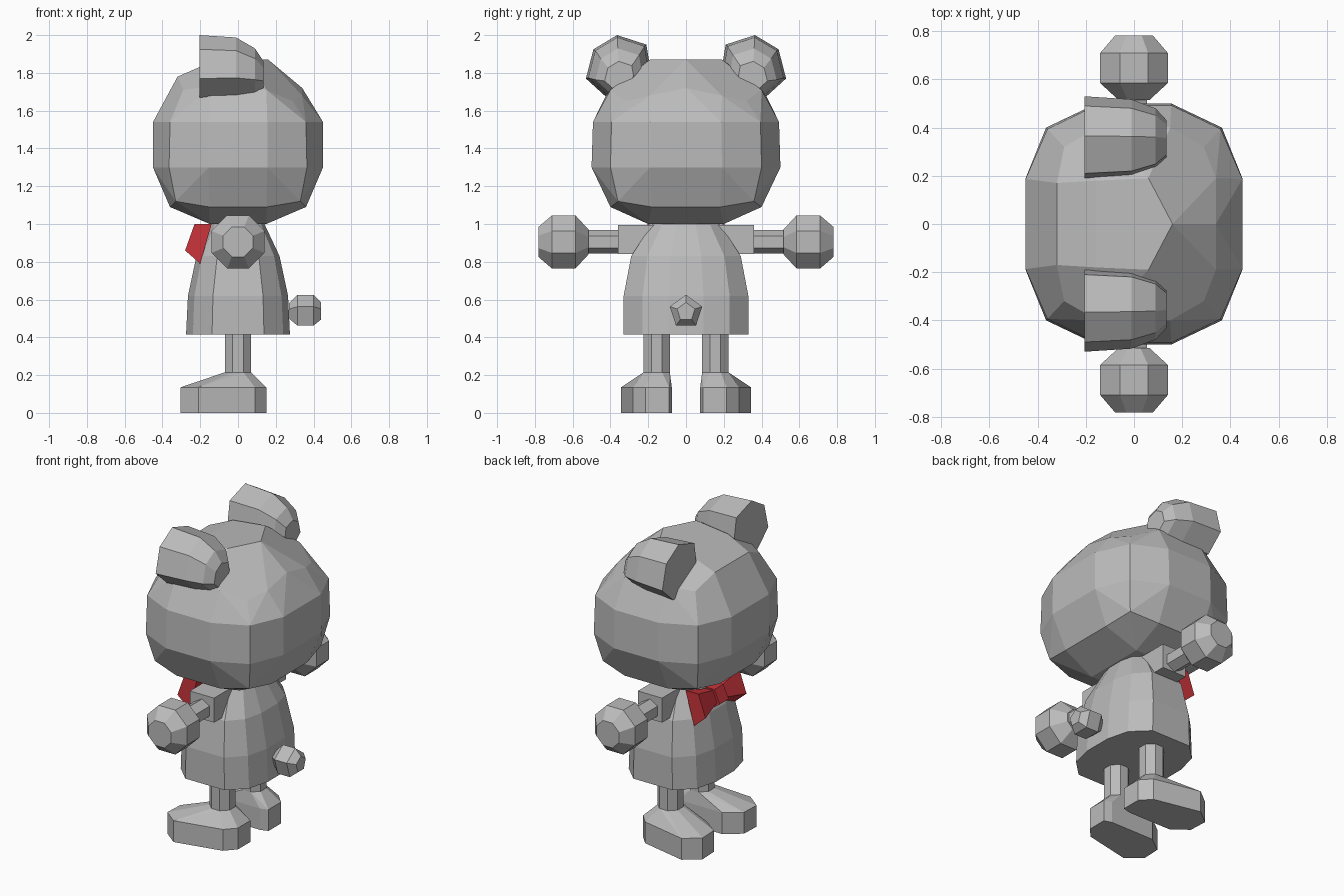
import bpy, bmesh, math
from mathutils import Vector

old = bpy.data.objects.get("Cube")
if old:
    bpy.data.objects.remove(old)


def material(name, rgb):
    m = bpy.data.materials.new(name)
    m.use_nodes = True
    m.diffuse_color = (*rgb, 1)
    m.node_tree.nodes["Principled BSDF"].inputs["Base Color"].default_value = (*rgb, 1)
    return m


GREY = material("plain grey", (0.5, 0.5, 0.5))
RED = material("bow red", (0.6, 0.035, 0.045))


def hull(name, points, mat=GREY):
    """Faceted convex solid around the points, with flat areas merged."""
    bm = bmesh.new()
    for p in points:
        bm.verts.new(p)
    res = bmesh.ops.convex_hull(bm, input=bm.verts[:])
    loose = [g for g in set(res["geom_interior"] + res["geom_unused"])
             if isinstance(g, bmesh.types.BMVert)]
    bmesh.ops.delete(bm, geom=loose, context="VERTS")
    bmesh.ops.dissolve_limit(bm, angle_limit=math.radians(6),
                             verts=bm.verts[:], edges=bm.edges[:])
    bmesh.ops.recalc_face_normals(bm, faces=bm.faces[:])
    me = bpy.data.meshes.new(name)
    bm.to_mesh(me)
    bm.free()
    me.materials.append(mat)
    ob = bpy.data.objects.new(name, me)
    bpy.context.collection.objects.link(ob)
    return ob


def four(x, y, z):
    """A point mirrored in x and y."""
    return [(sx * x, sy * y, z) for sx in (1, -1) for sy in (1, -1)]


def circle(n, r, phase=0.0):
    return [(r * math.cos(phase + math.tau * i / n), r * math.sin(phase + math.tau * i / n))
            for i in range(n)]


# Head: rounded block with a peaked back
head = four(0.15, 0.2, 1.0)
head += four(0.36, 0.18, 1.09) + four(0.33, 0.36, 1.12) + four(0.15, 0.4, 1.09)
for z, s in ((1.3, 1.0), (1.54, 0.985)):
    head += four(0.45, 0.19 * s, z) + four(0.365 * s, 0.4 * s, z) + four(0.155, 0.5 * s, z)
for s in (1, -1):
    head += [(-0.32, s * 0.17, 1.78), (0.34, s * 0.19, 1.68), (-0.29, s * 0.32, 1.71),
             (0.29, s * 0.32, 1.65), (-0.15, s * 0.4, 1.73), (0.15, s * 0.4, 1.71),
             (-0.16, s * 0.18, 1.85), (0.06, s * 0.19, 1.87)]
head += [(0.16, 0, 1.87), (0.34, 0, 1.72)]
hull("head", head)

# Dress body: flared rounded rings
body = []
for z, a, b in ((0.415, 0.275, 0.33), (0.62, 0.265, 0.33), (0.83, 0.22, 0.29), (1.0, 0.14, 0.18)):
    body += four(a, 0.28 * b, z) + four(0.87 * a, 0.7 * b, z) + four(0.5 * a, b, z)
hull("body", body)

# Tail: five-sided ball at the back
hull("tail", [(x, u, 0.535 + v) for x, r in ((0.27, 0.045), (0.315, 0.09), (0.4, 0.09), (0.44, 0.05))
              for u, v in circle(5, r, math.pi / 2)])

EAR = [(0.19, 1.83), (0.21, 1.95), (0.365, 2.0), (0.49, 1.925), (0.53, 1.77), (0.42, 1.67), (0.25, 1.7)]
FOOT = [(0.15, 0.09), (0.15, 0.215), (0.09, 0.28), (-0.21, 0.345),
        (-0.305, 0.27), (-0.3, 0.15), (-0.2, 0.075), (0.1, 0.075)]
BOW_END = [(-0.23, 1.0), (-0.14, 1.0), (-0.2, 0.79), (-0.28, 0.86)]

for side, s in (("left", 1), ("right", -1)):
    # Ears: flat in front, rounded behind
    hull(side + "_ear", [(x, s * (0.35 + k * (y - 0.35)), 1.82 + k * (z - 1.82) - d)
                         for x, k, d in ((-0.205, 1, 0), (-0.01, 0.93, 0), (0.09, 0.72, 0.02), (0.135, 0.45, 0.04))
                         for y, z in EAR])

    # Arms: sleeve, forearm and ball hand
    hull(side + "_sleeve", [(x, s * y, z) for x in (-0.085, 0.085)
                            for y in (0.1, 0.36) for z in (0.84, 0.995)])
    hull(side + "_forearm", [(u, s * y, 0.905 + v) for y in (0.34, 0.54) for u, v in circle(6, 0.062, math.pi / 6)])
    hull(side + "_hand", [(u, s * y, 0.905 + v)
                          for y, r in ((0.515, 0.07), (0.585, 0.152), (0.71, 0.152), (0.782, 0.085))
                          for u, v in circle(8, r, math.pi / 8)])

    # Legs and splayed feet
    leg = [(u, s * (0.155 + v)) for u, v in circle(8, 0.075, math.pi / 8)]
    hull(side + "_leg", [(u, v, z) for u, v in leg for z in (0.18, 0.45)])
    hull(side + "_foot", [(x, s * y, z) for x, y in FOOT for z in (0.0, 0.135)]
         + [(u, v, 0.215) for u, v in leg])

    # Bow wings: wide at the ends, pinched at the knot
    hull(side + "_bow_wing", [(x, s * 0.205, z) for x, z in BOW_END]
         + [(-0.21 + 0.5 * (x + 0.21), s * 0.03, 0.92 + 0.45 * (z - 0.92)) for x, z in BOW_END], RED)

# Bow knot
hull("bow_knot", [(-0.215 + 0.75 * (x + 0.21), y, 0.92 + 0.6 * (z - 0.92))
                  for x, z in BOW_END for y in (-0.045, 0.045)], RED)
